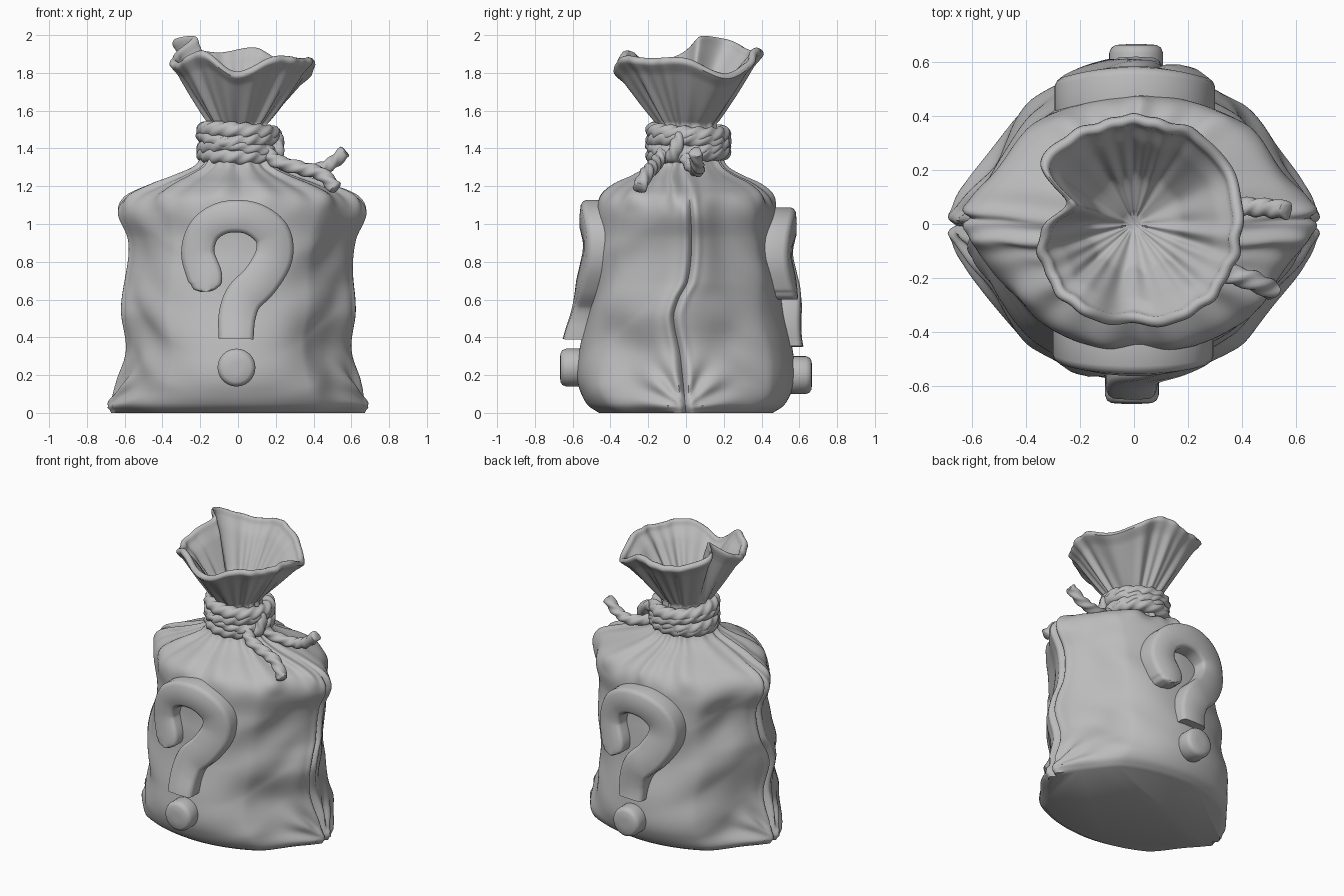
import bpy, bmesh, math
from math import sin, cos, pi, tau, exp, atan2, hypot
from mathutils import Vector, noise

cube = bpy.data.objects.get("Cube")
if cube:
    bpy.data.objects.remove(cube, do_unlink=True)

clay = bpy.data.materials.new("clay_grey")
clay.use_nodes = True
clay.diffuse_color = (0.5, 0.5, 0.5, 1)
clay.node_tree.nodes["Principled BSDF"].inputs["Base Color"].default_value = (0.5, 0.5, 0.5, 1)


def smooth(keys, t):
    """Smooth interpolation through keys (t, a, b, ...)."""
    t = min(max(t, keys[0][0]), keys[-1][0])
    i = 0
    while i < len(keys) - 2 and t > keys[i + 1][0]:
        i += 1
    p, q = keys[i], keys[i + 1]
    o, r = keys[max(i - 1, 0)], keys[min(i + 2, len(keys) - 1)]
    h = q[0] - p[0]
    u = (t - p[0]) / h
    out = []
    for k in range(1, len(p)):
        m0 = (q[k] - o[k]) / (q[0] - o[0]) * h
        m1 = (r[k] - p[k]) / (r[0] - p[0]) * h
        c = q[k] - p[k]
        out.append(p[k] + u * (m0 + u * (3 * c - 2 * m0 - m1 + u * (m0 + m1 - 2 * c))))
    return out


def ramp(a, b, t):
    u = min(max((t - a) / (b - a), 0), 1)
    return u * u * (3 - 2 * u)


def loft(name, rings, closed=False, angle=50):
    """Skin a list of point rings; cap the ends unless closed."""
    bm = bmesh.new()
    rows = [[bm.verts.new(p) for p in ring] for ring in rings]
    pairs = list(zip(rows, rows[1:]))
    if closed:
        pairs.append((rows[-1], rows[0]))
    else:
        bm.faces.new(rows[0])
        bm.faces.new(rows[-1])
    for a, b in pairs:
        for i in range(len(a)):
            j = (i + 1) % len(a)
            bm.faces.new((a[i], a[j], b[j], b[i]))
    bmesh.ops.recalc_face_normals(bm, faces=bm.faces)
    mesh = bpy.data.meshes.new(name)
    bm.to_mesh(mesh)
    bm.free()
    obj = bpy.data.objects.new(name, mesh)
    bpy.context.collection.objects.link(obj)
    mesh.materials.append(clay)
    bpy.ops.object.select_all(action="DESELECT")
    obj.select_set(True)
    bpy.context.view_layer.objects.active = obj
    bpy.ops.object.shade_smooth_by_angle(angle=math.radians(angle))
    return obj


# Sack body: height, half width, half depth, roundness
BODY = [(0, .665, .46, 1.9), (.04, .685, .52, 1.95), (.12, .645, .56, 2.05), (.22, .61, .575, 2.05),
        (.35, .59, .56, 2), (.54, .615, .515, 2), (.8, .59, .485, 1.95), (.92, .6, .48, 1.95),
        (1.06, .655, .475, 1.85), (1.15, .61, .445, 1.8), (1.215, .46, .365, 1.8), (1.26, .33, .27, 1.85),
        (1.31, .22, .2, 2), (1.42, .165, .16, 2), (1.53, .15, .15, 2)]
# Pressed-in hollows of the cloth: centre, radius, depth
DENTS = [((.43, -.42, .42), .15, .035), ((.5, .25, .4), .12, .03), ((-.45, -.35, .9), .16, .015)]
# Sideways drift of the seam by height
SEAM = [(0, 0), (.3, -.03), (.5, -.065), (.6, -.04), (.7, .01), (.9, .03), (1.2, .015), (1.53, 0)]
# Mouth rim: angle in degrees, radius, height
RIM = [(0, .39, 1.88), (30, .405, 1.8), (55, .4, 1.86), (75, .39, 1.935), (105, .39, 1.91), (125, .395, 1.93),
       (147, .4, 1.98), (162, .25, 1.995), (186, .34, 1.9), (210, .365, 1.86), (240, .375, 1.92), (268, .36, 1.81),
       (300, .39, 1.89), (330, .39, 1.88)]
RIM = [(a - 360, r, z) for a, r, z in RIM[-2:]] + RIM + [(a + 360, r, z) for a, r, z in RIM[:2]]
SIDES = 216
ANGLES = [tau * i / SIDES for i in range(SIDES)]


def pleat(a):
    return .6 * sin(13 * a + 1.5 * sin(2 * a)) + .4 * sin(21 * a + 2 * cos(3 * a))


def body_point(a, z):
    hx, hy, n = smooth(BODY, z)
    c, s = cos(a), sin(a)
    x = math.copysign(abs(c) ** (2 / n), c) * hx
    y = math.copysign(abs(s) ** (2 / n), s) * hy
    side = abs(x) / hx
    seam = 1 - ramp(1.18, 1.28, z)
    # pillow sides narrow toward the seam
    y *= 1 - .3 * ramp(.6, .95, side) * seam
    out = Vector((x, y, 0)).normalized()
    # loose cloth folds, slanting down the flanks
    d = .045 * noise.noise(Vector((x * 2.3, y * 2.3 + 4, z * 4.5 + 3 * abs(y)))) * (.25 + .75 * side)
    d *= ramp(0, .15, z) * (1 - ramp(1.15, 1.3, z)) * (1 - .8 * ramp(.8, 1, side))
    for centre, radius, depth in DENTS:
        d -= depth * exp(-((Vector((x, y, z)) - Vector(centre)).length / radius) ** 2)
    # gathers below the tie
    d += pleat(a) * hx * .08 * ramp(1.05, 1.27, z)
    # creases fanning out of the bottom corners
    reach = hypot(y, z)
    d += .014 * sin(11 * atan2(z - .02, abs(y) + .01)) * exp(-((reach - .2) / .12) ** 2) * side ** 2
    # side seam: groove between two lips
    d += seam * (.01 * exp(-((abs(y) - .035) / .02) ** 2) - .025 * exp(-(y / .012) ** 2)) * ramp(.5, .9, side)
    p = Vector((x, y, z)) + out * d
    p.y += smooth(SEAM, z)[0] * side ** 4 * seam
    p.x += .024 * ramp(.5, 1.05, z) * (1 - ramp(1.15, 1.3, z))
    return p


def mouth_point(a, t, inner):
    r, z = smooth(RIM, math.degrees(a))
    rad = .15 + (r - .15) * t ** .95 + .015 * ramp(.8, 1, t)
    rad *= 1 + pleat(a) * (.09 - .07 * t)
    if inner:
        # thin cloth lining, gathered shut at the neck
        rad = (rad - .045) * (.02 + .98 * ramp(-.15, .3, t))
    return Vector((cos(a) * rad, sin(a) * rad, 1.53 + (z - .03 - 1.53) * t))


def rim_lip(a, k):
    # rolled edge joining outside to inside
    u, v = mouth_point(a, 1, False), mouth_point(a, 1, True)
    p = u.lerp(v, .5 - .5 * cos(pi * k))
    p.z += .028 * sin(pi * k)
    return p


rings = [[body_point(a, z) for a in ANGLES] for z in (1.53 * i / 120 for i in range(121))]
rings += [[mouth_point(a, i / 26, False) for a in ANGLES] for i in range(1, 27)]
rings += [[rim_lip(a, k / 6) for a in ANGLES] for k in range(1, 6)]
rings += [[mouth_point(a, 1 - i / 24, True) for a in ANGLES] for i in range(25)]
loft("sack", rings, angle=60)


# Twisted rope swept along a path
def rope(name, pts, radius, closed=False, up=(0, 0, 1)):
    pts = [Vector(p) for p in pts]
    n = len(pts)
    length = sum((b - a).length for a, b in zip(pts, pts[1:]))
    turns = max(1, round(length / .075))
    rings = []
    for i, p in enumerate(pts):
        if closed:
            t = pts[(i + 1) % n] - pts[i - 1]
        else:
            t = pts[min(i + 1, n - 1)] - pts[max(i - 1, 0)]
        u = t.cross(Vector(up)).normalized()
        v = u.cross(t).normalized()
        end = 1 if closed or 0 < i < n - 1 else .75
        ring = []
        for k in range(18):
            b = tau * k / 18
            r = radius * end * (1 + .12 * cos(3 * b - tau * turns * i / n))
            ring.append(p + (u * cos(b) + v * sin(b)) * r)
        rings.append(ring)
    return loft(name, rings, closed)


def path(points, n):
    keys = [(i, *p) for i, p in enumerate(points)]
    return [smooth(keys, (len(points) - 1) * i / (n - 1)) for i in range(n)]


for i, (z, tilt, phase) in enumerate([(1.37, .012, 0), (1.425, .03, 2), (1.485, .015, 4), (1.425, .045, 5)]):
    r = .182 if i < 3 else .192
    loop = [(r * cos(a) + .005, r * sin(a) + .012, z + tilt * sin(a + phase))
            for a in (tau * k / 140 for k in range(140))]
    rope(f"tie_loop_{i + 1}", loop, .042 if i < 3 else .034, closed=True)
knot = [(.185 + .025 * cos(a), -.05 + .02 * sin(a), 1.41 + .055 * sin(a)) for a in (tau * k / 60 for k in range(60))]
rope("tie_knot", knot, .036, closed=True, up=(0, 1, 0))
rope("rope_tail_front", path([(.14, -.1, 1.4), (.2, -.15, 1.335), (.33, -.18, 1.295), (.44, -.21, 1.265),
                              (.52, -.25, 1.185)], 70), .036)
rope("rope_tail_back", path([(.17, -.02, 1.39), (.25, .02, 1.315), (.38, .06, 1.285), (.48, .06, 1.31),
                             (.57, .05, 1.385)], 70), .034)


# Raised hook and dot, on front and back
def surface_depth(x, z):
    hx, hy, n = smooth(BODY, z)
    return hy * (1 - min(abs(x / hx), 1) ** n) ** (1 / n)


HOOK = [(-.168, .642, .03), (-.17, .665, .07), (-.175, .72, .092), (-.213, .85, .088), (-.175, .97, .085),
        (-.07, 1.035, .085), (.07, 1.03, .088), (.178, .95, .095), (.19, .83, .1), (.12, .705, .1),
        (.03, .61, .1), (-.005, .51, .098), (-.01, .392, .092)]


def emblem(label, turn, drop, top_lift, foot_lift):
    line = path(HOOK, 90)
    rings = []
    for i, (x, z, w) in enumerate(line):
        a, b = line[max(i - 1, 0)], line[min(i + 1, len(line) - 1)]
        side = Vector((b[1] - a[1], a[0] - b[0])).normalized()
        raise_by = foot_lift + (top_lift - foot_lift) * ramp(.4, .65, z)
        ring = []
        # rounded slab section: across, outward
        for across, lift in [(-w, -.12), (-w, -.025), (-w + .008, -.01), (-w + .025, 0), (0, .002),
                             (w - .025, 0), (w - .008, -.01), (w, -.025), (w, -.12)]:
            px, pz = x + side.x * across, z + side.y * across - drop
            depth = .5 * surface_depth(px, pz) + .5 * surface_depth(x, z - drop)
            ring.append((px * turn, -(depth + raise_by + lift) * turn, pz))
        rings.append(ring)
    loft(label + "_raised_hook", rings)
    disc = []
    for r, y in [(.085, .5), (.1, .52), (.1, .635), (.092, .655), (.075, .665), (.03, .668)]:
        disc.append([((r * cos(a) - .008) * turn, -y * turn, .24 - drop + r * sin(a))
                     for a in (tau * k / 40 for k in range(40))])
    loft(label + "_raised_dot", disc)


emblem("front", 1, 0, .085, .1)
emblem("back", -1, .04, .105, .06)
